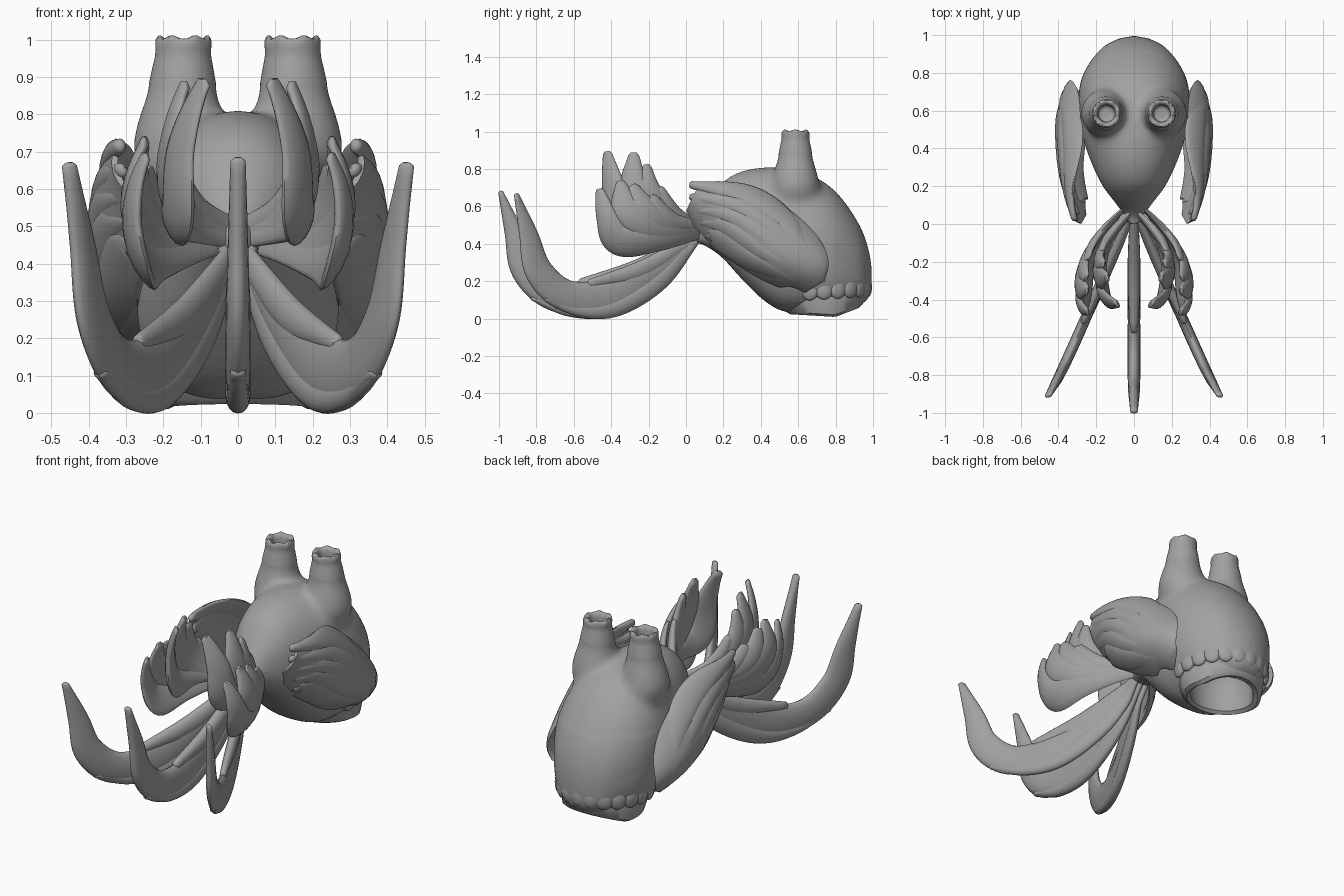
import bpy, bmesh, math
from mathutils import Vector

if "Cube" in bpy.data.objects:
    bpy.data.objects.remove(bpy.data.objects["Cube"], do_unlink=True)

GREY = (0.36, 0.36, 0.36, 1)
mat = bpy.data.materials.new("clay grey")
mat.use_nodes = True
mat.diffuse_color = GREY
mat.node_tree.nodes["Principled BSDF"].inputs["Base Color"].default_value = GREY


def spline(points, steps):
    """Smooth path through points of any dimension."""
    pts = [Vector(p) for p in points]
    pts = [2 * pts[0] - pts[1]] + pts + [2 * pts[-1] - pts[-2]]
    out = []
    for a, b, c, d in zip(pts, pts[1:], pts[2:], pts[3:]):
        for i in range(steps):
            t = i / steps
            out.append(0.5 * (2 * b + (c - a) * t + (2 * a - 5 * b + 4 * c - d) * t * t
                              + (3 * b - a - 3 * c + d) * t ** 3))
    return out + [pts[-2]]


def loft(bm, rings, cap=True):
    """Skin a list of equally long rings."""
    loops = [[bm.verts.new(p) for p in ring] for ring in rings]
    n = len(loops[0])
    for a, b in zip(loops, loops[1:]):
        for i in range(n):
            j = (i + 1) % n
            bm.faces.new((a[i], a[j], b[j], b[i]))
    if cap:
        bm.faces.new(loops[0])
        bm.faces.new(loops[-1])


def shade(obj, angle):
    bpy.ops.object.select_all(action="DESELECT")
    obj.select_set(True)
    bpy.context.view_layer.objects.active = obj
    bpy.ops.object.shade_smooth_by_angle(angle=math.radians(angle))


def finish(name, bm, angle=50):
    bmesh.ops.recalc_face_normals(bm, faces=bm.faces[:])
    mesh = bpy.data.meshes.new(name)
    bm.to_mesh(mesh)
    bm.free()
    obj = bpy.data.objects.new(name, mesh)
    bpy.context.collection.objects.link(obj)
    mesh.materials.append(mat)
    shade(obj, angle)
    return obj


def combine(target, tool, operation):
    """Boolean the tool into the target and drop the tool."""
    tool.hide_render = True
    mod = target.modifiers.new("combine", "BOOLEAN")
    mod.object, mod.operation, mod.solver = tool, operation, "EXACT"
    bpy.context.view_layer.objects.active = target
    bpy.ops.object.modifier_apply(modifier=mod.name)
    bpy.data.objects.remove(tool, do_unlink=True)


def circle(n):
    return [(math.cos(math.tau * i / n), math.sin(math.tau * i / n)) for i in range(n)]


def fin(name, petals, bend, thick, side):
    """Overlapping petals given as (y, z, half width), bowed sideways by bend(y, z)."""
    bm = bmesh.new()
    for petal in petals:
        path = spline(petal, 8)
        rings = []
        for i, p in enumerate(path):
            before, after = path[max(i - 1, 0)], path[min(i + 1, len(path) - 1)]
            run = Vector((after.x - before.x, after.y - before.y)).normalized()
            t = i / (len(path) - 1)
            th = thick * (0.6 + 0.4 * math.sin(math.pi * t))
            ring = []
            for c, s in circle(16):
                y, z = p.x - run.y * c * p.z, p.y + run.x * c * p.z
                ring.append((side * (bend(y, z) + s * th), y, z))
            rings.append(ring)
        # Round the tip
        end = [Vector(v) for v in rings[-1]]
        mid = sum(end, Vector()) / len(end)
        ahead = Vector((0, run.x, run.y)) * path[-1].z * 0.6
        rings.append([mid + (v - mid) * 0.55 + ahead for v in end])
        loft(bm, rings)
    return finish(name, bm, 60)


# Body: upright rounded sections (y, bottom, top, half width)
sections = [(0.0, 0.41, 0.50, 0.025), (0.06, 0.405, 0.54, 0.06), (0.12, 0.38, 0.63, 0.105),
            (0.2, 0.32, 0.735, 0.165), (0.3, 0.21, 0.79, 0.215), (0.42, 0.095, 0.81, 0.26),
            (0.52, 0.04, 0.805, 0.285), (0.64, 0.03, 0.78, 0.295), (0.74, 0.025, 0.73, 0.285),
            (0.82, 0.03, 0.66, 0.255), (0.9, 0.06, 0.55, 0.2), (0.95, 0.085, 0.45, 0.145),
            (0.98, 0.12, 0.35, 0.08), (0.992, 0.18, 0.27, 0.025)]
bm = bmesh.new()
rings = []
for y, low, high, w in spline(sections, 4):
    ring = []
    for c, s in circle(48):
        power = 0.75 if s < 0 else 0.95
        x = math.copysign(abs(c) ** power, c) * w
        z = (low + high) / 2 + math.copysign(abs(s) ** power, s) * (high - low) / 2
        ring.append((x, y, z))
    rings.append(ring)
loft(bm, rings)
body = finish("body", bm)

# Funnels (radius, z, sideways centre), outside then inside, merged into the body
funnel = [(0.08, 0.5, 0.13), (0.125, 0.64, 0.14), (0.132, 0.71, 0.152), (0.115, 0.79, 0.153),
          (0.097, 0.85, 0.15), (0.083, 0.92, 0.148), (0.075, 0.96, 0.147), (0.076, 0.99, 0.146),
          (0.07, 1.007, 0.146), (0.055, 1.004, 0.146), (0.046, 0.98, 0.146), (0.044, 0.91, 0.146)]
for side in (1, -1):
    bm = bmesh.new()
    rings = []
    for r, z, x in spline(funnel, 3):
        ripple = 0.005 if z > 0.97 else 0
        rings.append([(side * (x + c * r), 0.585 + s * r, z + ripple * math.cos(6 * math.atan2(s, c)))
                      for c, s in circle(36)])
    loft(bm, rings)
    combine(body, finish("funnel", bm), "UNION")

# Blend the funnel bases softly
remesh = body.modifiers.new("remesh", "REMESH")
remesh.mode, remesh.voxel_size = "VOXEL", 0.01
bpy.ops.object.modifier_apply(modifier=remesh.name)
bm = bmesh.new()
bm.from_mesh(body.data)
for _ in range(40):
    bmesh.ops.smooth_vert(bm, verts=[v for v in bm.verts if 0.5 < v.co.z < 0.88], factor=0.5,
                          use_axis_x=True, use_axis_y=True, use_axis_z=True)
bm.to_mesh(body.data)
bm.free()

# Mouth opening cut into the underside
bm = bmesh.new()
loft(bm, [[(c * r, 0.73 + s * r * 0.95, z) for c, s in circle(40)]
          for z, r in ((-0.1, 0.175), (0.15, 0.175), (0.26, 0.15), (0.33, 0.08))])
combine(body, finish("mouth_cutter", bm), "DIFFERENCE")
shade(body, 40)

# Lip: tapered ring round the mouth (width, depth, centre, height)
bm = bmesh.new()
rings = []
for rx, ry, cy, h in ((0.22, 0.235, 0.715, 0.17), (0.232, 0.235, 0.728, 0.09), (0.215, 0.205, 0.74, 0.012),
                      (0.195, 0.185, 0.74, 0), (0.173, 0.164, 0.735, 0.015), (0.178, 0.17, 0.73, 0.14)):
    ring = []
    for c, s in circle(48):
        y = cy + s * ry
        tilt = 0.015 - 0.06 * (y - 0.7) + 0.45 * max(0, y - 0.8) if h < 0.1 else 0
        ring.append((c * rx, y, h + tilt))
    rings.append(ring)
loft(bm, rings, cap=False)
finish("lip", bm, 40)

# Scalloped collar above the mouth
bm = bmesh.new()
for i in range(13):
    a = math.radians(-102 + 17 * i)
    geo = bmesh.ops.create_uvsphere(bm, u_segments=14, v_segments=10, radius=1)
    for v in geo["verts"]:
        out, along, up = v.co.x * 0.022, v.co.y * 0.048, v.co.z * 0.055
        v.co = (math.sin(a) * (0.238 + out) + math.cos(a) * along,
                0.715 + math.cos(a) * (0.258 + out) - math.sin(a) * along,
                0.155 + 0.015 * math.cos(a) + up)
finish("collar", bm)

# Fin petals
pectoral = [[(0.69, 0.17, 0.06), (0.62, 0.28, 0.16), (0.45, 0.41, 0.2), (0.25, 0.54, 0.19), (0.11, 0.61, 0.14)]]
for k, (y, z) in enumerate(((0.03, 0.715), (0.03, 0.65), (0.06, 0.575), (0.09, 0.51), (0.12, 0.44))):
    o = 0.14 - 0.07 * k
    pectoral.append([(0.64 + o * 0.3, 0.25 + o * 0.4, 0.025), (0.45 + o * 0.65, 0.41 + o * 0.75, 0.055),
                     (0.25 + o * 0.6, 0.545 + o * 0.8, 0.058), (y, z, 0.02)])

upper = [[(0.07, 0.47, 0.03), (-0.15, 0.51, 0.05), (-0.34, 0.54, 0.08), (-0.39, 0.72, 0.06), (-0.42, 0.88, 0.025)],
         [(0.07, 0.48, 0.03), (-0.14, 0.56, 0.08), (-0.27, 0.70, 0.08), (-0.28, 0.87, 0.03)],
         [(0.07, 0.48, 0.03), (-0.10, 0.56, 0.06), (-0.19, 0.68, 0.06), (-0.21, 0.81, 0.025)],
         [(0.07, 0.49, 0.03), (-0.05, 0.56, 0.035), (-0.14, 0.69, 0.025)]]

lower = [[(0.08, 0.47, 0.04), (-0.15, 0.42, 0.06), (-0.35, 0.42, 0.085), (-0.42, 0.54, 0.06), (-0.46, 0.68, 0.025)],
         [(0.08, 0.48, 0.04), (-0.15, 0.48, 0.08), (-0.31, 0.58, 0.085), (-0.35, 0.72, 0.03)],
         [(0.08, 0.48, 0.04), (-0.12, 0.52, 0.06), (-0.22, 0.60, 0.06), (-0.28, 0.70, 0.03)],
         [(0.08, 0.49, 0.03), (-0.06, 0.52, 0.04), (-0.18, 0.64, 0.03)]]

tail = [[(0.05, 0.44, 0.03), (-0.18, 0.26, 0.065), (-0.45, 0.12, 0.095), (-0.7, 0.125, 0.085),
         (-0.86, 0.26, 0.075), (-0.92, 0.46, 0.05), (-0.99, 0.675, 0.014)],
        [(0.05, 0.44, 0.03), (-0.25, 0.27, 0.05), (-0.56, 0.19, 0.025)],
        [(0.05, 0.43, 0.03), (-0.15, 0.21, 0.05), (-0.4, 0.065, 0.05), (-0.62, 0.045, 0.035), (-0.82, 0.11, 0.015)]]
side_tail = [[(y * 0.915, z * 0.98, w) for y, z, w in petal] for petal in tail]


def pectoral_bend(y, z):
    return (0.39 - 0.33 * (y - 0.5) ** 2 - 1.6 * (z - 0.73 + 0.73 * y) ** 2
            - 2.2 * max(0, 0.35 - z) ** 2)


def upper_bend(y, z):
    u = 0.05 - y
    return 0.05 + 0.95 * u - 1.6 * u * u - 0.9 * (z - 0.65) ** 2


def lower_bend(y, z):
    u = 0.08 - y
    return 0.06 + 1.1 * u - 1.3 * u * u - 1.4 * (z - 0.55) ** 2


def tail_bend(y, z):
    return 0.035 - 0.44 * min(y, 0) + 0.03 * z * min(1, -min(y, 0))


fin("middle_tail_fin", tail, lambda y, z: 0, 0.034, 1)
for side, word in ((1, "left"), (-1, "right")):
    fin(word + "_pectoral_fin", pectoral, pectoral_bend, 0.028, side)
    fin(word + "_upper_fin", upper, upper_bend, 0.028, side)
    fin(word + "_lower_fin", lower, lower_bend, 0.025, side)
    fin(word + "_side_tail_fin", side_tail, tail_bend, 0.032, side)
